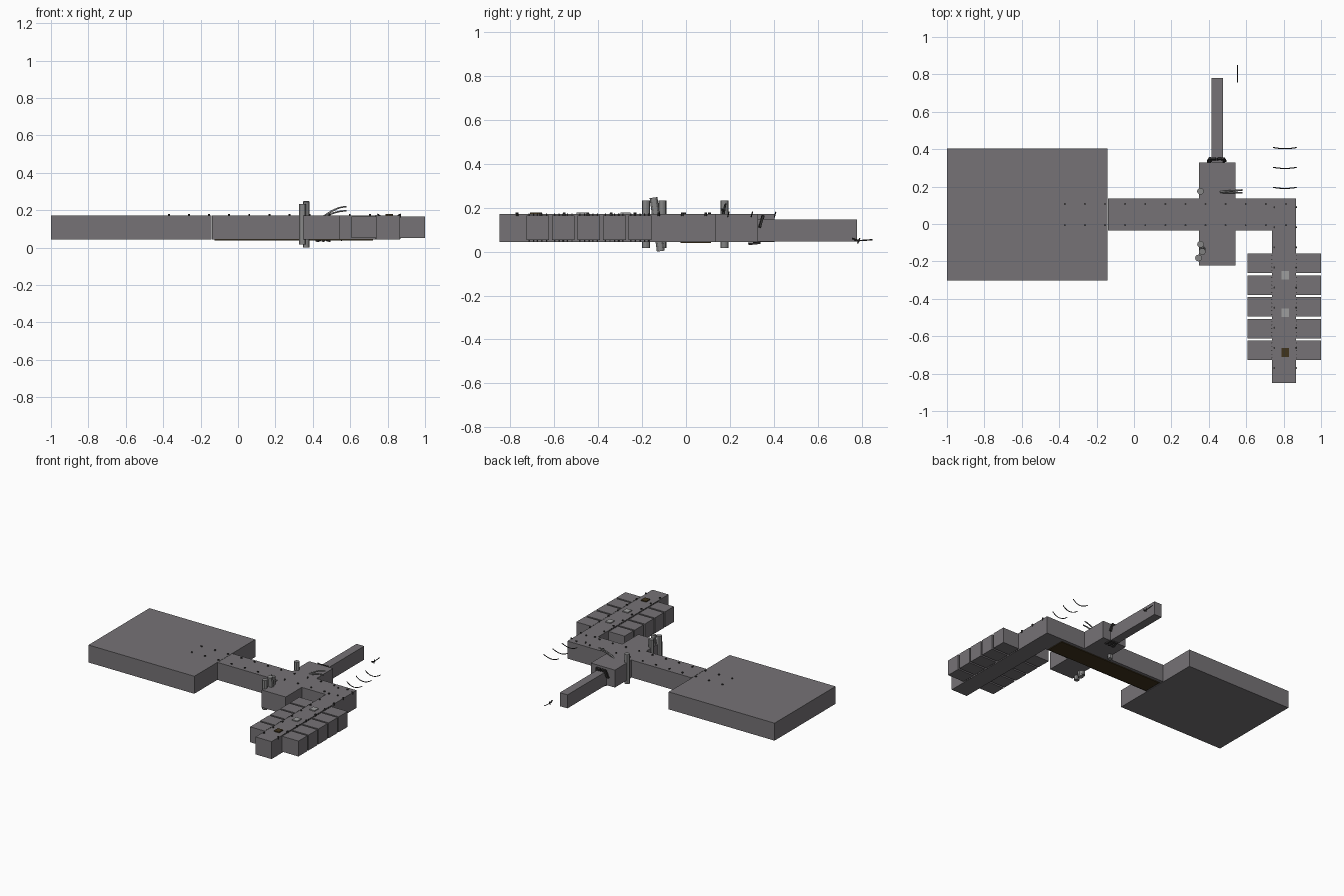
import bpy, math
from mathutils import Vector

if "Cube" in bpy.data.objects:
    bpy.data.objects.remove(bpy.data.objects["Cube"])


def material(name, rgb):
    m = bpy.data.materials.new(name)
    m.diffuse_color = (*rgb, 1)
    m.use_nodes = True
    m.node_tree.nodes["Principled BSDF"].inputs["Base Color"].default_value = m.diffuse_color
    return m


STONE = material("grey stone", (0.18, 0.17, 0.18))
PALE = material("pale stone", (0.34, 0.34, 0.34))
COLUMN = material("column grey", (0.24, 0.24, 0.24))
IRON = material("dark iron", (0.035, 0.033, 0.033))
BROWN = material("dark brown", (0.05, 0.033, 0.012))


def mesh_object(name, verts, faces, mat):
    me = bpy.data.meshes.new(name)
    me.from_pydata(verts, [], faces)
    me.materials.append(mat)
    ob = bpy.data.objects.new(name, me)
    bpy.context.collection.objects.link(ob)
    return ob


def box(name, x, y, z, mat, rot=(0, 0, 0)):
    c = Vector(((x[0] + x[1]) / 2, (y[0] + y[1]) / 2, (z[0] + z[1]) / 2))
    v = [Vector((i, j, k)) - c for i in x for j in y for k in z]
    f = [(0, 1, 3, 2), (4, 6, 7, 5), (0, 4, 5, 1), (2, 3, 7, 6), (0, 2, 6, 4), (1, 5, 7, 3)]
    ob = mesh_object(name, v, f, mat)
    ob.location, ob.rotation_euler = c, rot
    return ob


def rod(name, a, b, r, mat, sides=8):
    a, b = Vector(a), Vector(b)
    bpy.ops.mesh.primitive_cylinder_add(vertices=sides, radius=r, depth=(b - a).length,
                                        location=(a + b) / 2)
    ob = bpy.context.object
    ob.name = name
    ob.rotation_euler = (b - a).to_track_quat('Z', 'Y').to_euler()
    ob.data.materials.append(mat)
    return ob


def cord(name, pts, r, mat, tip=1.0):
    cu = bpy.data.curves.new(name, 'CURVE')
    cu.dimensions, cu.bevel_depth, cu.bevel_resolution = '3D', r, 1
    cu.use_fill_caps = True
    s = cu.splines.new('POLY')
    s.points.add(len(pts) - 1)
    for i, (p, q) in enumerate(zip(s.points, pts)):
        p.co = (*q, 1)
        p.radius = 1 + (tip - 1) * i / (len(pts) - 1)
    cu.materials.append(mat)
    bpy.context.collection.objects.link(bpy.data.objects.new(name, cu))


# L-shaped passage with plain outer walls
lo, hi = 0.048, 0.176
outline = [(-0.14, -0.036), (0.737, -0.036), (0.737, -0.85), (0.867, -0.85), (0.867, 0.135), (-0.14, 0.135)]
n = len(outline)
mesh_object("passage", [(x, y, z) for z in (lo, hi) for x, y in outline],
            [tuple(reversed(range(n))), tuple(range(n, 2 * n))] +
            [(i, (i + 1) % n, (i + 1) % n + n, i + n) for i in range(n)], STONE)

# Great hall, side rooms either side of the passage, narrow tunnel
box("great_hall", (-1, -0.142), (-0.303, 0.403), (lo, hi), STONE)
box("side_room_front", (0.347, 0.542), (-0.222, -0.036), (lo, hi), STONE)
box("side_room_back", (0.347, 0.542), (0.135, 0.328), (lo, hi), STONE)
box("narrow_tunnel", (0.415, 0.477), (0.328, 0.78), (0.05, 0.149), STONE)

# Two rows of five cells with bars at their doors
for i in range(5):
    y1 = -0.158 - i * 0.1165
    y0 = y1 - 0.104
    box("cell_left", (0.608, 0.737), (y0, y1), (0.056, 0.169), STONE)
    box("cell_right", (0.867, 1.0), (y0, y1), (0.056, 0.169), STONE)
    for j in range(5):
        y = y0 + 0.012 + j * 0.02
        for x in (0.737, 0.867):
            rod("cell_bar", (x, y, 0.05), (x, y, 0.178), 0.0025, IRON, 6)

# Carpet showing under the floor
box("carpet", (-0.125, 0.722), (-0.025, 0.113), (0.042, 0.0475), BROWN)

# Hatches on the roof of the cell passage
for y, mat in ((-0.275, PALE), (-0.475, PALE), (-0.687, BROWN)):
    box("roof_hatch", (0.788, 0.83), (y - 0.023, y + 0.023), (0.17, 0.183), mat)

# Bolt tips poking through the roof
for i in range(12):
    for y in (0.107, -0.006):
        x = -0.37 + i * 0.1075
        rod("roof_bolt", (x, y, 0.165), (x, y, 0.183), 0.006, IRON, 6)
for i in range(9):
    for x in (0.75, 0.866):
        y = 0.09 - i * 0.1075
        rod("roof_bolt", (x, y, 0.165), (x, y, 0.183), 0.006, IRON, 6)

# Columns, upright and leaning
for a, b in (((0.355, 0.175, 0.02), (0.355, 0.175, 0.236)),
             ((0.356, -0.108, 0.02), (0.356, -0.108, 0.236)),
             ((0.365, -0.115, 0.006), (0.365, -0.148, 0.25)),
             ((0.345, -0.182, 0.02), (0.345, -0.182, 0.236))):
    rod("column", a, b, 0.018, COLUMN, 12)
    bpy.ops.object.shade_smooth_by_angle()

# Hanging cords behind the passage corner
for y in (0.403, 0.297, 0.19):
    ts = [k / 6 - 1 for k in range(13)]
    cord("hanging_cord", [(0.807 + 0.062 * t, y + 0.006 * t * t, 0.162 + 0.022 * t * t) for t in ts],
         0.0028, IRON)

# Curved spikes over the back room
for top, dy in ((0.222, 0.012), (0.2, -0.004)):
    cord("curved_spike", [(0.45 + 0.13 * t, 0.17 + dy * t, 0.165 + (top - 0.165) * math.sin(t * math.pi / 2))
                          for t in [k / 8 for k in range(9)]], 0.006, COLUMN, 0.7)

# Broken planks at the tunnel mouth
for i in range(4):
    x = 0.395 + i * 0.024
    box("broken_plank", (x, x + 0.022), (0.338, 0.348), (0.105 + 0.008 * (i % 2), 0.17), IRON,
        (-0.3, 0.15 * (-1) ** i, 0.1 * i - 0.1))
for i in range(3):
    x = 0.42 + i * 0.026
    box("fallen_plank", (x, x + 0.018), (0.285, 0.338), (0.037, 0.046), IRON, (0.1, 0.1, 0.2 * i - 0.2))

# Sword lying beyond the tunnel
rod("sword_blade", (0.553, 0.765, 0.052), (0.553, 0.85, 0.058), 0.003, IRON, 6)
rod("sword_guard", (0.553, 0.782, 0.04), (0.553, 0.792, 0.066), 0.003, IRON, 6)
rod("sword_grip", (0.553, 0.757, 0.064), (0.553, 0.79, 0.052), 0.004, IRON, 6)

# Set the lowest point on the ground
bpy.context.view_layer.update()
low = min((o.matrix_world @ v.co).z for o in bpy.data.objects if o.type == 'MESH' for v in o.data.vertices)
for o in bpy.data.objects:
    o.location.z -= low
